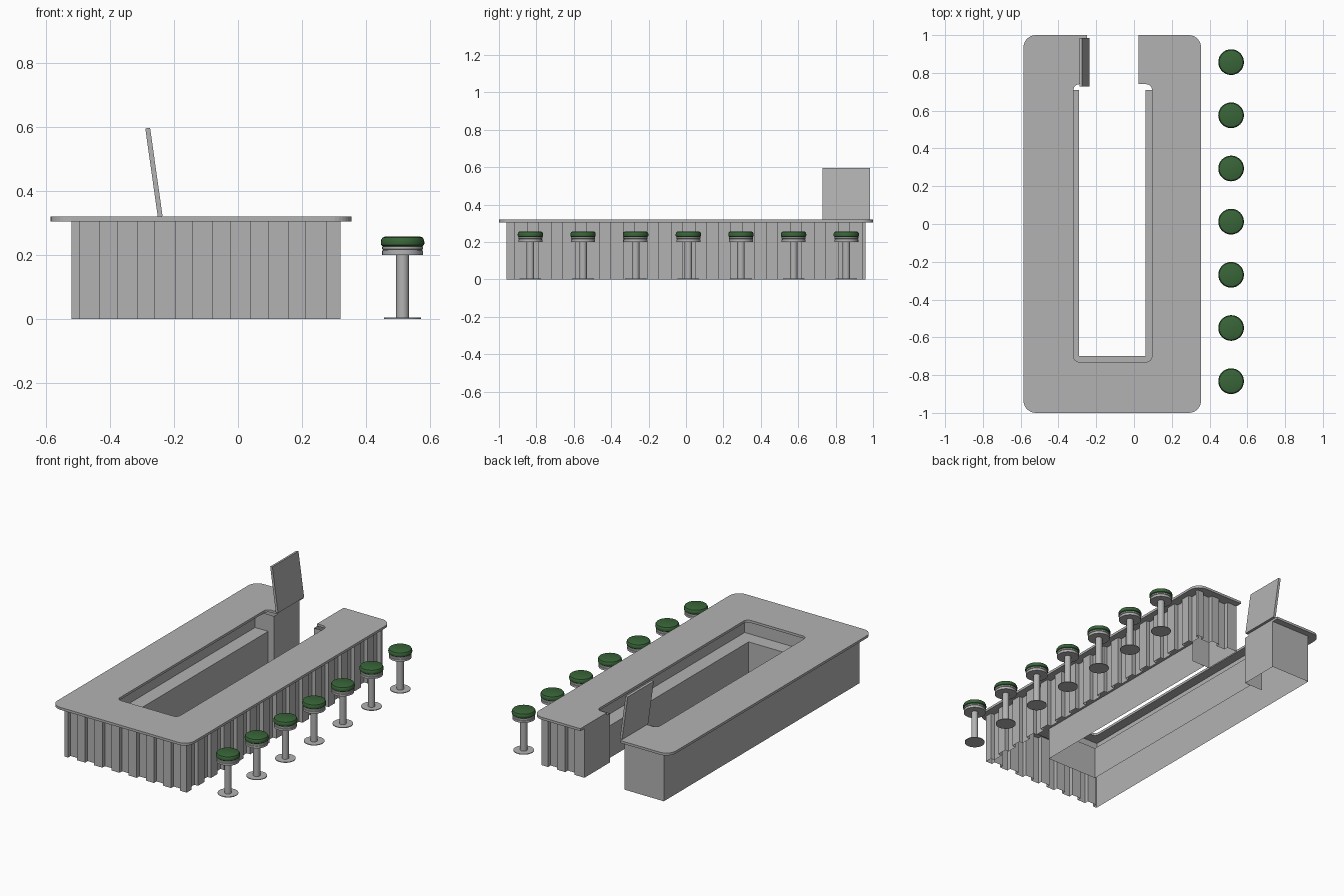
import bpy, bmesh, math
from mathutils import Vector

cube = bpy.data.objects.get("Cube")
if cube:
    bpy.data.objects.remove(cube, do_unlink=True)


def material(name, rgb):
    m = bpy.data.materials.new(name)
    m.use_nodes = True
    m.diffuse_color = (*rgb, 1)
    m.node_tree.nodes["Principled BSDF"].inputs["Base Color"].default_value = (*rgb, 1)
    return m


GREY = material("grey laminate", (0.45, 0.45, 0.45))
GREEN = material("green vinyl", (0.04, 0.13, 0.04))


def finish(name, bm, mat, fix_normals=True):
    if fix_normals:
        bmesh.ops.recalc_face_normals(bm, faces=bm.faces)
    me = bpy.data.meshes.new(name)
    bm.to_mesh(me)
    bm.free()
    me.materials.append(mat)
    ob = bpy.data.objects.new(name, me)
    bpy.context.collection.objects.link(ob)
    return ob


def strip(bm, path, z0, z1):
    """Upright wall along a path, facing the right of the travel direction."""
    low = [bm.verts.new((x, y, z0)) for x, y in path]
    high = [bm.verts.new((x, y, z1)) for x, y in path]
    for i in range(len(path) - 1):
        bm.faces.new((low[i], low[i + 1], high[i + 1], high[i]))


def battens(start, end, first, pitch, width, depth=0.025):
    """Toothed path from start to end; grooves are sunk to the left of travel."""
    a, b = Vector(start), Vector(end)
    d = (b - a).normalized()
    inward = Vector((-d.y, d.x)) * depth
    length, t, pts = (b - a).length, first, [a]
    while t + pitch - width < length - 0.015:
        g = t + pitch - width
        pts += [a + d * t, a + d * t + inward, a + d * g + inward, a + d * g]
        t += pitch
    return [tuple(p) for p in pts + [b]]


def fillet(corners, steps=8):
    """Outline from (x, y, radius) corners that meet at right angles."""
    out, n = [], len(corners)
    for i, (x, y, r) in enumerate(corners):
        p = Vector((x, y))
        if not r:
            out.append((x, y))
            continue
        u = (Vector(corners[i - 1][:2]) - p).normalized() * r
        v = (Vector(corners[(i + 1) % n][:2]) - p).normalized() * r
        for k in range(steps + 1):
            a = math.pi / 2 * k / steps
            out.append(tuple(p + u * (1 - math.sin(a)) + v * (1 - math.cos(a))))
    return out


def slab(name, outline, z0, z1, mat):
    bm = bmesh.new()
    f = bm.faces.new([bm.verts.new((x, y, z0)) for x, y in outline])
    top = bmesh.ops.extrude_face_region(bm, geom=[f])["geom"]
    bmesh.ops.translate(bm, vec=(0, 0, z1 - z0),
                        verts=[e for e in top if isinstance(e, bmesh.types.BMVert)])
    return finish(name, bm, mat)


def lathe(name, profile, x, y, mat, sides=32):
    bm = bmesh.new()
    rings = []
    for r, z in profile:
        rings.append([bm.verts.new((x + r * math.cos(2 * math.pi * k / sides),
                                    y + r * math.sin(2 * math.pi * k / sides), z))
                      for k in range(sides)])
    for lo, hi in zip(rings, rings[1:]):
        for k in range(sides):
            j = (k + 1) % sides
            bm.faces.new((lo[k], lo[j], hi[j], hi[k]))
    bm.faces.new(rings[0][::-1])
    bm.faces.new(rings[-1])
    ob = finish(name, bm, mat)
    bpy.ops.object.select_all(action="DESELECT")
    ob.select_set(True)
    bpy.context.view_layer.objects.active = ob
    bpy.ops.object.shade_smooth_by_angle(angle=math.radians(35))


# Main levels and extents
TOP, UNDER, SHELF = 0.32, 0.305, 0.2
L, R, END = -0.52, 0.32, 0.96
IN_L, IN_R, IN_F, IN_B = -0.29, 0.06, -0.70, 0.71
GATE_L, GATE_R, NICHE = -0.25, 0.025, 0.09

# Outer shell: plain on the left, battens on the front, right and right end
bm = bmesh.new()
path = [(IN_L - NICHE, IN_B), (GATE_L, IN_B), (GATE_L, END), (L, END)]
path += battens((L, -END), (R, -END), 0.025, 0.118, 0.056)
path += battens((R, -END), (R, END), 0.045, 0.128, 0.062)[1:]
path += battens((R, END), (GATE_R, END), 0.045, 0.118, 0.056)[1:]
path += [(GATE_R, IN_B), (IN_R + NICHE, IN_B)]
strip(bm, path, 0, UNDER)
finish("counter_base", bm, GREY, False)


# Inner wall, shelf and the back of the shelf niche
def inner_path(d):
    return [(IN_R + d, IN_B), (IN_R + d, IN_F - d), (IN_L - d, IN_F - d), (IN_L - d, IN_B)]


bm = bmesh.new()
strip(bm, inner_path(0), 0, SHELF)
strip(bm, inner_path(NICHE), SHELF, UNDER)
near = [bm.verts.new((*p, SHELF)) for p in inner_path(0)]
far = [bm.verts.new((*p, SHELF)) for p in inner_path(NICHE)]
for i in range(3):
    bm.faces.new((near[i], near[i + 1], far[i + 1], far[i]))
finish("inner_shelf_wall", bm, GREY, False)

# Countertop with an opening and a gateway at the back
slab("countertop", fillet([
    (GATE_L, 1, 0), (-0.585, 1, 0.065), (-0.585, -1, 0.065), (0.355, -1, 0.065),
    (0.355, 1, 0.065), (GATE_R, 1, 0), (GATE_R, 0.74, 0), (0.095, 0.74, 0.03),
    (0.095, -0.73, 0.03), (-0.32, -0.73, 0.03), (-0.32, 0.74, 0.03), (GATE_L, 0.74, 0)]),
    UNDER, TOP, GREY)

# Raised gate flap, leaning back over the left counter
bm = bmesh.new()
bmesh.ops.create_cube(bm, size=1)
for v in bm.verts:
    up = v.co.z > 0
    v.co = ((-0.282 if up else -0.243) + v.co.x * 0.015,
            0.857 + v.co.y * 0.256, (0.596 if up else TOP) + v.co.x * 0.002)
finish("gate_flap", bm, GREY)

# Row of stools
for i in range(7):
    x, y = 0.514, -0.832 + i * 0.2815
    lathe(f"stool_foot_{i + 1}", [(0.058, 0), (0.058, 0.004)], x, y, GREY)
    lathe(f"stool_pole_{i + 1}", [(0.02, 0.004), (0.02, 0.2)], x, y, GREY, 24)
    lathe(f"stool_band_{i + 1}", [
        (0.064, 0.2), (0.064, 0.213), (0.061, 0.214), (0.061, 0.217),
        (0.064, 0.218), (0.064, 0.226), (0.058, 0.229)], x, y, GREY)
    lathe(f"stool_cushion_{i + 1}", [
        (0.062, 0.227), (0.067, 0.231), (0.068, 0.238), (0.067, 0.247),
        (0.063, 0.254), (0.055, 0.257)], x, y, GREEN)
